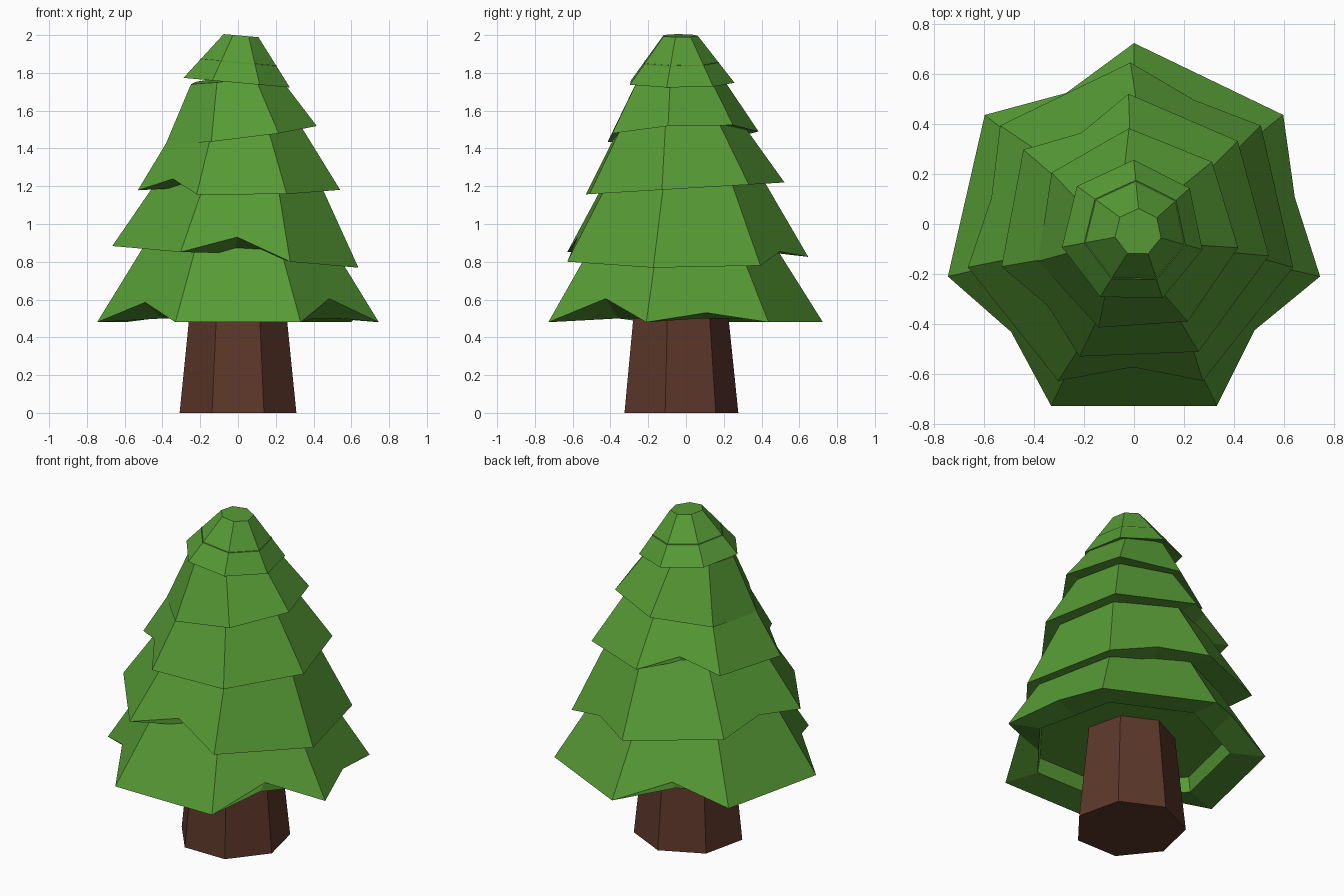
import bpy, bmesh
from math import cos, sin, pi, radians
from mathutils import Vector

if "Cube" in bpy.data.objects:
    bpy.data.objects.remove(bpy.data.objects["Cube"])

SIDES = 7


def material(name, rgb):
    m = bpy.data.materials.new(name)
    m.diffuse_color = (*rgb, 1)
    m.use_nodes = True
    m.node_tree.nodes["Principled BSDF"].inputs["Base Color"].default_value = m.diffuse_color
    return m


def make_object(name, bm, mat):
    bmesh.ops.recalc_face_normals(bm, faces=bm.faces)
    mesh = bpy.data.meshes.new(name)
    bm.to_mesh(mesh)
    bm.free()
    mesh.materials.append(mat)
    obj = bpy.data.objects.new(name, mesh)
    bpy.context.collection.objects.link(obj)
    return obj


def loft(name, rings, mat):
    """Closed skin through rings of equal point count."""
    bm = bmesh.new()
    loops = [[bm.verts.new(p) for p in r] for r in rings]
    n = len(loops[0])
    for a, b in zip(loops, loops[1:]):
        for i in range(n):
            j = (i + 1) % n
            bm.faces.new((a[i], a[j], b[j], b[i]))
    bm.faces.new(loops[0])
    bm.faces.new(loops[-1])
    return make_object(name, bm, mat)


def heptagon(r, z, phase=0):
    return [Vector((r * cos(a), r * sin(a), z)) for a in
            (pi / 2 + radians(phase) + 2 * pi * k / SIDES for k in range(SIDES))]


def with_mids(r, z, phase, notches=None, slope=0):
    """Heptagon with edge midpoints; notched midpoints slide up the slope."""
    pts = []
    base = heptagon(r, z, phase)
    for k in range(SIDES):
        mid = (base[k] + base[(k + 1) % SIDES]) / 2
        lift = (notches or {}).get(k, 0)
        flat = Vector((mid.x, mid.y, 0))
        mid -= flat.normalized() * slope * 0.9 * lift
        mid.z += lift
        pts += [base[k], mid]
    return pts


def tier(name, centre, r, slope, h, phase, tilt, notches, mat):
    # outer skirt, flat underside ring, shallow recess
    rings = [with_mids(r - slope * h, h, phase),
             with_mids(r, 0, phase, notches, slope),
             with_mids(r * 0.74, 0.02, phase),
             with_mids(r * 0.72, 0.11, phase)]
    # lean the tier: the rim plane follows the tilt
    q = Vector((0, 0, 1)).rotation_difference(Vector((-tilt[0], -tilt[1], 1)))
    c = Vector(centre)
    return loft(name, [[q @ p + c for p in ring] for ring in rings], mat)


green = material("foliage_green", (0.095, 0.328, 0.036))
brown = material("bark_brown", (0.107, 0.038, 0.023))

# trunk
off = Vector((0, -0.04, 0))
loft("trunk", [[p + off for p in heptagon(0.317, 0)],
               [p + off for p in heptagon(0.25, 0.65)]], brown)

# foliage tiers, bottom to top:
# centre, radius, slope, height, phase, tilt, notched edges {edge: lift}
tiers = [
    ((0, -0.04, 0.48), 0.765, 0.63, 0.48, 0, (0, 0), {0: .11, 2: .105, 4: .125, 5: .05}),
    ((-0.014, -0.024, 0.826), 0.671, 0.58, 0.42, 0, (-0.088, 0), {1: .05, 3: .105, 6: .05}),
    ((0, -0.027, 1.187), 0.55, 0.63, 0.40, 2.3, (0, 0.06), {0: .08, 2: .07}),
    ((0.01, -0.03, 1.473), 0.415, 0.60, 0.30, 4, (0.12, 0.05), {}),
    ((-0.006, -0.033, 1.748), 0.29, 0.78, 0.25, -1, (-0.09, 0), {}),
]
for i, t in enumerate(tiers):
    tier(f"foliage_tier_{i + 1}", *t, green)
